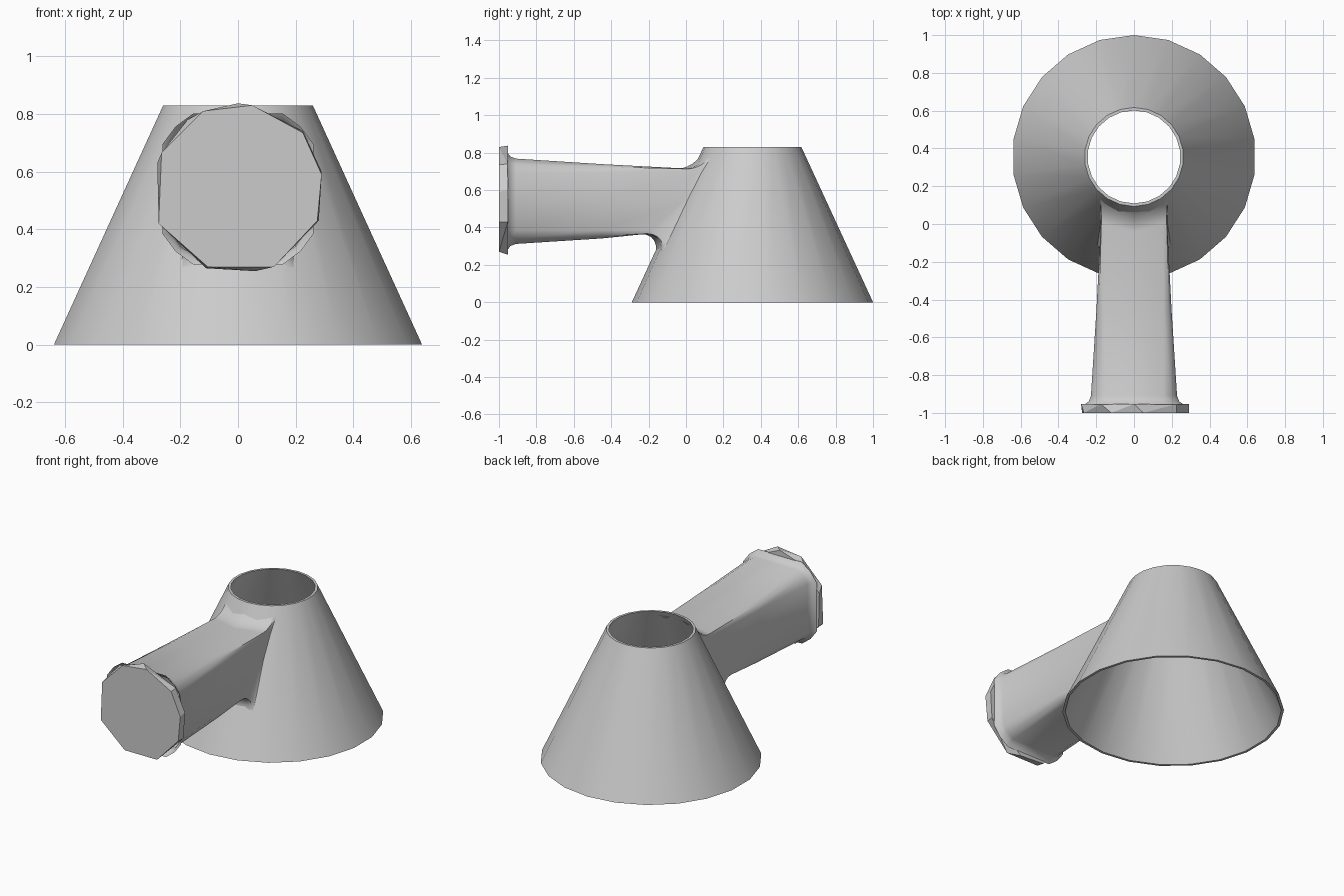
import bpy, bmesh
from math import sin, cos, pi, sqrt, radians

cube = bpy.data.objects.get("Cube")
if cube:
    bpy.data.objects.remove(cube, do_unlink=True)

grey = bpy.data.materials.new("plain grey")
grey.use_nodes = True
colour = (0.6, 0.6, 0.6, 1)
grey.diffuse_color = colour
grey.node_tree.nodes["Principled BSDF"].inputs["Base Color"].default_value = colour

CENTRE_Y, BASE_R, TOP_R, HEIGHT, WALL = 0.355, 0.645, 0.262, 0.83, 0.016
AXIS_Z = 0.54


def finish(name, bm, angle):
    bmesh.ops.recalc_face_normals(bm, faces=bm.faces)
    mesh = bpy.data.meshes.new(name)
    bm.to_mesh(mesh)
    bm.free()
    mesh.materials.append(grey)
    obj = bpy.data.objects.new(name, mesh)
    bpy.context.collection.objects.link(obj)
    bpy.ops.object.select_all(action='DESELECT')
    obj.select_set(True)
    bpy.context.view_layer.objects.active = obj
    bpy.ops.object.shade_smooth_by_angle(angle=radians(angle))
    return obj


def loft(bm, rings, closed=False):
    loops = [[bm.verts.new(p) for p in ring] for ring in rings]
    following = loops[1:] + ([loops[0]] if closed else [])
    for a, b in zip(loops, following):
        for i in range(len(a)):
            j = (i + 1) % len(a)
            bm.faces.new((a[i], a[j], b[j], b[i]))


def cone_radius(z):
    return BASE_R + (TOP_R - BASE_R) * z / HEIGHT


# Hollow cone, open at both ends
SIDES = 22


def circle(r, z):
    return [(r * cos(2 * pi * (i + 0.5) / SIDES),
             CENTRE_Y + r * sin(2 * pi * (i + 0.5) / SIDES), z) for i in range(SIDES)]


bm = bmesh.new()
loft(bm, [circle(BASE_R, 0), circle(TOP_R, HEIGHT),
          circle(TOP_R - WALL, HEIGHT), circle(BASE_R - WALL, 0)], closed=True)
finish("hollow_cone", bm, 35)


# Tapered handle with chamfered corners, flaring into the cone
def section(h, c=0.155):
    m = (h + c) / 2 + 0.008
    quarter = [(h, -c), (h, 0), (h, c), (m, m), (c, h), (0, h)]
    pts = []
    for k in range(4):
        for x, z in quarter[1:5]:
            for _ in range(k):
                x, z = -z, x
            pts.append((x, z))
        # the next quarter starts from its own side middle
    return pts


def half_width(y):
    return 0.228 - 0.055 * (y + 0.91) / 0.86


def flare_size(z):
    return 0.13 if z < 0 else 0.09


rings = []
for y, h in ((-0.955, 0.262), (-0.94, 0.24), (-0.91, 0.228), (-0.45, half_width(-0.45))):
    rings.append([(x, y, AXIS_Z + z) for x, z in section(h)])

STEPS = 6
for s in range(STEPS + 1):
    a = s / STEPS * pi / 2
    ring = []
    for x, z in section(0.175):
        size = flare_size(z)
        grow = 1 - cos(a)
        px = x * (1 + 0.14 * grow * (1.0 if z < 0 else 0.2))
        pz = AXIS_Z + z + size * grow * z / 0.175
        r = cone_radius(pz)
        surface = CENTRE_Y - sqrt(r * r - px * px)
        reach = size * (0.25 + 0.75 * abs(z) / 0.175)
        ring.append((px, surface + 0.009 - reach * (1 - sin(a)), pz))
    rings.append(ring)
bm = bmesh.new()
loft(bm, rings)
finish("handle", bm, 50)

# Faceted end flange, hull of a front and a back outline
front = [(0.05, 0.83), (0.225, 0.735), (0.29, 0.59), (0.275, 0.43), (0.125, 0.27),
         (-0.105, 0.27), (-0.275, 0.42), (-0.265, 0.665), (-0.12, 0.81)]
back = [(0, 0.837), (0.225, 0.74), (0.29, 0.6), (0.28, 0.43), (0.06, 0.255),
        (-0.11, 0.265), (-0.275, 0.42), (-0.28, 0.63), (-0.175, 0.78)]
bm = bmesh.new()
for y, outline in ((-1.0, front), (-0.953, back)):
    for x, z in outline:
        bm.verts.new((x, y, z))
bmesh.ops.convex_hull(bm, input=bm.verts)
bmesh.ops.dissolve_limit(bm, angle_limit=radians(1), verts=bm.verts, edges=bm.edges)
finish("end_flange", bm, 20)
